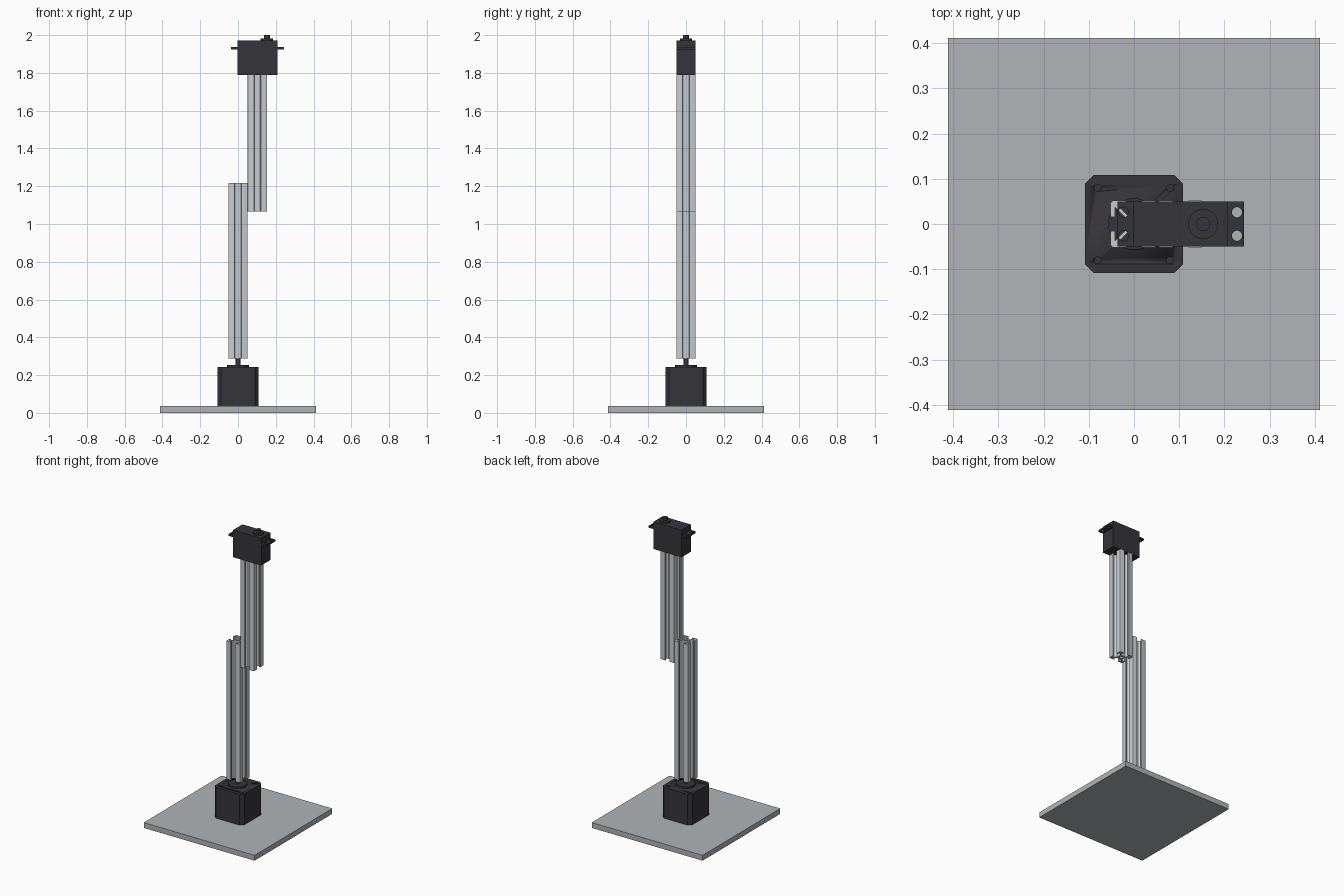
import bpy
import math
from mathutils import Matrix

cube = bpy.data.objects.get("Cube")
if cube:
    bpy.data.objects.remove(cube, do_unlink=True)

MM = 0.00515  # one millimetre in model units


def material(name, color):
    m = bpy.data.materials.new(name)
    m.use_nodes = True
    m.diffuse_color = (*color, 1)
    bsdf = m.node_tree.nodes["Principled BSDF"]
    bsdf.inputs["Base Color"].default_value = (*color, 1)
    bsdf.inputs["Roughness"].default_value = 0.5
    return m


PLATE = material("plate grey", (0.44, 0.455, 0.48))
ALU = material("light aluminium", (0.58, 0.60, 0.62))
DARK = material("charcoal", (0.036, 0.034, 0.041))


def circle(x, y, r, n=32):
    return [(x + r * math.cos(2 * math.pi * i / n),
             y + r * math.sin(2 * math.pi * i / n)) for i in range(n)]


def rect(x0, x1, y0, y1, c=0.0):
    """Rectangle outline, with chamfered corners when c > 0."""
    if c == 0:
        return [(x0, y0), (x1, y0), (x1, y1), (x0, y1)]
    return [(x0 + c, y0), (x1 - c, y0), (x1, y0 + c), (x1, y1 - c),
            (x1 - c, y1), (x0 + c, y1), (x0, y1 - c), (x0, y0 + c)]


def prism(name, loops, z0, z1, mat, at=(0, 0)):
    """Extrude an outline (first loop) with holes (other loops) from z0 to z1."""
    cu = bpy.data.curves.new(name + "_outline", "CURVE")
    cu.dimensions = "2D"
    cu.fill_mode = "BOTH"
    cu.extrude = (z1 - z0) / 2
    for loop in loops:
        sp = cu.splines.new("POLY")
        sp.points.add(len(loop) - 1)
        for p, (x, y) in zip(sp.points, loop):
            p.co = (x, y, 0, 1)
        sp.use_cyclic_u = True
    tmp = bpy.data.objects.new(name + "_outline", cu)
    bpy.context.collection.objects.link(tmp)
    deps = bpy.context.evaluated_depsgraph_get()
    me = bpy.data.meshes.new_from_object(tmp.evaluated_get(deps))
    bpy.data.objects.remove(tmp, do_unlink=True)
    bpy.data.curves.remove(cu)
    me.transform(Matrix.Translation((at[0], at[1], (z0 + z1) / 2)))
    me.name = name
    me.materials.clear()
    me.materials.append(mat)
    ob = bpy.data.objects.new(name, me)
    bpy.context.collection.objects.link(ob)
    # weld the caps to the walls
    bpy.ops.object.select_all(action="DESELECT")
    bpy.context.view_layer.objects.active = ob
    ob.select_set(True)
    bpy.ops.object.mode_set(mode="EDIT")
    bpy.ops.mesh.select_all(action="SELECT")
    bpy.ops.mesh.remove_doubles(threshold=1e-5)
    bpy.ops.mesh.normals_make_consistent(inside=False)
    bpy.ops.object.mode_set(mode="OBJECT")
    bpy.ops.object.shade_smooth_by_angle(angle=math.radians(30))
    return ob


def cut(ob, cutter):
    """Subtract the cutter from the object and delete the cutter."""
    cutter.hide_render = True
    mod = ob.modifiers.new("cut", "BOOLEAN")
    mod.operation = "DIFFERENCE"
    mod.solver = "EXACT"
    mod.object = cutter
    bpy.context.view_layer.objects.active = ob
    bpy.ops.object.modifier_apply(modifier=mod.name)
    bpy.data.objects.remove(cutter, do_unlink=True)


def slot_profile():
    """Square rail section: four T-slots, diagonal ribs and a bored core."""
    half = [(3.9, 2.84), (8.2, 7.14), (8.2, 3.1), (9.6, 3.1),
            (10, 3.5), (10, 9.0), (9.7, 9.7)]
    side = [(x, -y) for x, y in reversed(half)] + half[:-1]
    loop = []
    for k in range(4):
        c, s = round(math.cos(k * math.pi / 2)), round(math.sin(k * math.pi / 2))
        loop += [((x * c - y * s) * MM, (x * s + y * c) * MM) for x, y in side]
    return [loop, circle(0, 0, 2.2 * MM, 20)]


# Base plate
prism("base_plate", [rect(-0.412, 0.412, -0.412, 0.412)], 0, 0.036, PLATE)

# Motor with blind screw holes, pilot boss and shaft
motor = prism("motor_body", [rect(-0.109, 0.109, -0.109, 0.109, 0.02)],
              0.036, 0.243, DARK)
for sx in (-1, 1):
    for sy in (-1, 1):
        cut(motor, prism("screw_hole", [circle(0.08 * sx, 0.08 * sy, 0.0077, 20)],
                         0.22, 0.26, DARK))
prism("motor_boss", [circle(0, 0, 0.057, 48)], 0.243, 0.254, DARK)
prism("motor_shaft", [circle(0, 0, 0.013, 24)], 0.254, 0.29, DARK)

# Slotted arm rails
prism("lower_rail", slot_profile(), 0.288, 1.216, ALU)
prism("upper_rail", slot_profile(), 1.066, 1.79, ALU, at=(0.103, 0))

# Servo: case, mounting ears with through holes, output shaft
prism("servo_case", [rect(-0.002, 0.208, -0.05, 0.05)], 1.79, 1.972, DARK)
for side, x0, x1, hx in (("left", 0.208, 0.243, 0.228),
                         ("right", -0.037, -0.002, -0.023)):
    prism("servo_ear_" + side,
          [rect(x0, x1, -0.05, 0.05)] + [circle(hx, y, 0.0113, 24) for y in (-0.026, 0.026)],
          1.924, 1.936, DARK)
prism("servo_output_collar", [circle(0.153, 0, 0.033, 40)], 1.972, 1.983, DARK)
prism("servo_output_shaft", [circle(0.153, 0, 0.0155, 28)], 1.983, 2.0, DARK)
